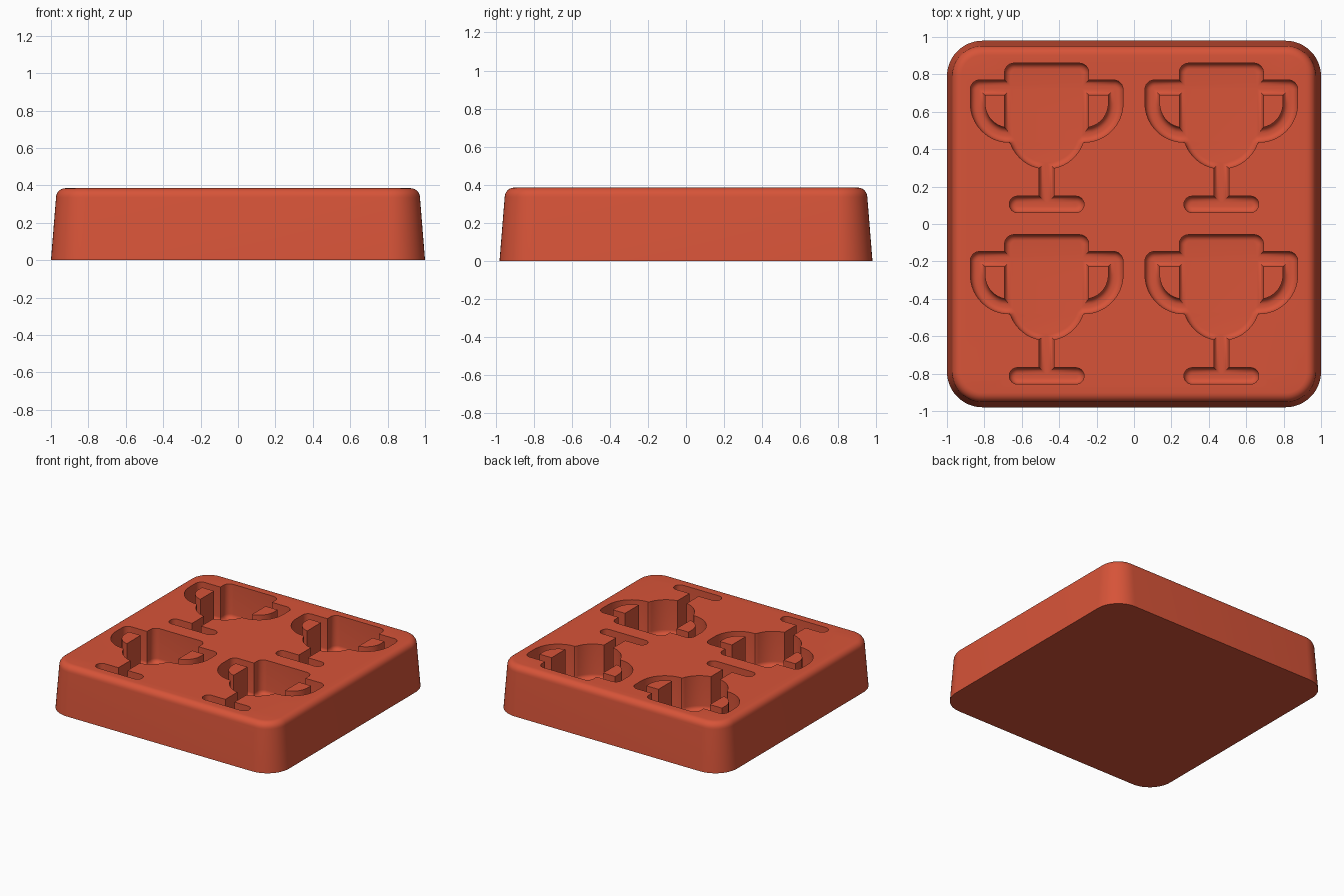
import bpy, bmesh, math
from mathutils import Vector

cube = bpy.data.objects.get("Cube")
if cube:
    bpy.data.objects.remove(cube)

HEIGHT = 0.385
DEPTH = 0.27
FILLET = 0.033


def arc(cx, cy, r, a0, a1, n):
    steps = [math.radians(a0 + (a1 - a0) * i / n) for i in range(n + 1)]
    return [(cx + r * math.cos(a), cy + r * math.sin(a)) for a in steps]


def mirror(points):
    return [(-x, y) for x, y in reversed(points)]


def inset(points, d):
    """Shift a closed outline to its left by d, with mitred corners."""
    pts = [Vector(p) for p in points]
    out = []
    for i, p in enumerate(pts):
        a = (p - pts[i - 1]).normalized()
        b = (pts[(i + 1) % len(pts)] - p).normalized()
        na, nb = Vector((-a.y, a.x)), Vector((-b.y, b.x))
        out.append(p + (na + nb) * (d / (1 + na.dot(nb))))
    return out


def rounded_rect(hx, hy, r, n=12):
    pts = []
    for sx, sy, a in ((1, 1, 0), (-1, 1, 90), (-1, -1, 180), (1, -1, 270)):
        pts += arc(sx * (hx - r), sy * (hy - r), r, a, a + 90, n)
    return pts


def ring(bm, points, z):
    return [bm.verts.new((x, y, z)) for x, y in points]


def ring_edges(bm, verts):
    pairs = zip(verts, verts[1:] + verts[:1])
    return [bm.edges.get(p) or bm.edges.new(p) for p in pairs]


def bridge(bm, a, b):
    for i in range(len(a)):
        j = (i + 1) % len(a)
        bm.faces.new((a[i], a[j], b[j], b[i]))


def cap(bm, rings):
    edges = [e for r in rings for e in ring_edges(bm, r)]
    bmesh.ops.triangle_fill(bm, use_beauty=True, use_dissolve=False, edges=edges)


def cavity_wall(bm, points):
    """Straight wall with a rounded foot; returns the rim and floor rings."""
    rings = [ring(bm, points, HEIGHT)]
    for i in range(7):
        a = math.radians(15 * i)
        z = HEIGHT - DEPTH + FILLET * (1 - math.sin(a))
        rings.append(ring(bm, inset(points, FILLET * (1 - math.cos(a))), z))
    for a, b in zip(rings, rings[1:]):
        bridge(bm, a, b)
    return rings[0], rings[-1]


# Trophy outline: foot, stem, bowl, handle and rim, then mirrored
right_half = (
    arc(0.156, 0.105, 0.044, -90, 90, 12)
    + [(0.04, 0.149)]
    + arc(0, 0.5, 0.205, -78.7, -20, 12)
    + arc(0.2, 0.645, 0.208, -90, 0, 16)
    + arc(0.358, 0.72, 0.05, 0, 90, 6)
    + [(0.225, 0.77)]
    + arc(0.175, 0.81, 0.05, 0, 90, 6)
)
trophy = right_half + mirror(right_half)

# Island inside each handle, traced the opposite way round
right_island = [(0.225, 0.69), (0.33, 0.69)] + arc(0.2, 0.645, 0.13, 0, -78.9, 14)
left_island = mirror(right_island)
left_island.reverse()
left_island.reverse()

bm = bmesh.new()

# Tapered outer block with a rounded top edge
outer = [ring(bm, rounded_rect(1.0, 0.98, 0.19), 0)]
EDGE = 0.05
for i in range(7):
    a = math.radians(15 * i)
    d = 0.027 + EDGE * (1 - math.cos(a))
    z = HEIGHT - EDGE * (1 - math.sin(a))
    outer.append(ring(bm, rounded_rect(1.0 - d, 0.98 - d, 0.19 - d), z))
for a, b in zip(outer, outer[1:]):
    bridge(bm, a, b)
bm.faces.new(outer[0])

# Four trophy cavities
rims = [outer[-1]]
for cx in (-0.467, 0.467):
    for dy in (0, -0.917):
        def place(points):
            return [(x + cx, y + dy) for x, y in points]
        rim, floor = cavity_wall(bm, place(trophy))
        rims.append(rim)
        floors = [floor]
        for island in (right_island, left_island):
            top, foot = cavity_wall(bm, place(island))
            cap(bm, [top])
            floors.append(foot)
        cap(bm, floors)
cap(bm, rims)
bmesh.ops.recalc_face_normals(bm, faces=bm.faces)

mesh = bpy.data.meshes.new("mould_tray")
bm.to_mesh(mesh)
bm.free()
tray = bpy.data.objects.new("mould_tray", mesh)
bpy.context.collection.objects.link(tray)

# Single brick red material
red = bpy.data.materials.new("brick_red")
red.use_nodes = True
colour = (0.68, 0.088, 0.04, 1)
red.diffuse_color = colour
red.node_tree.nodes["Principled BSDF"].inputs["Base Color"].default_value = colour
mesh.materials.append(red)

bpy.ops.object.select_all(action="DESELECT")
tray.select_set(True)
bpy.context.view_layer.objects.active = tray
bpy.ops.object.shade_smooth_by_angle(angle=math.radians(35))
